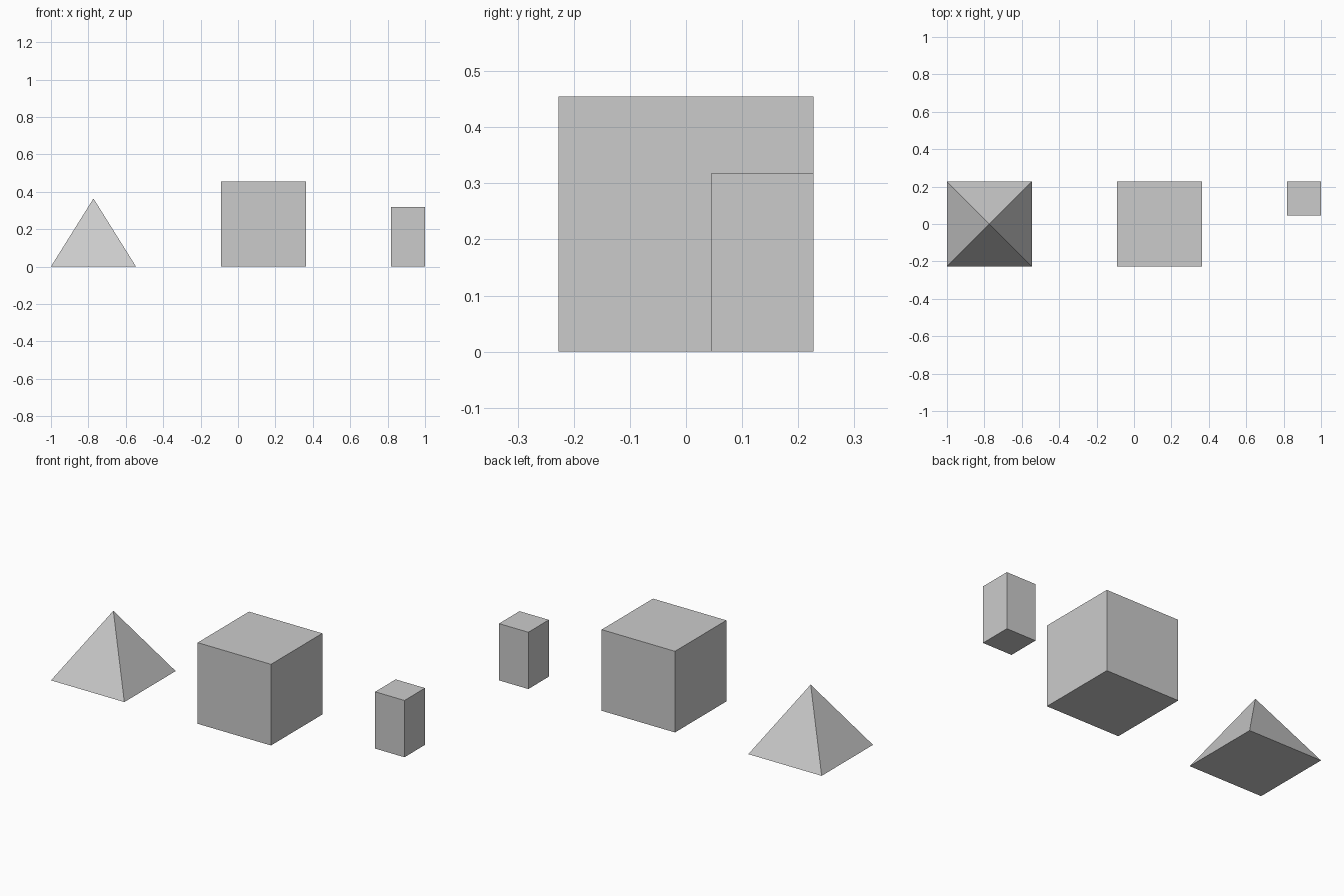
import bpy
import bmesh
from math import sqrt, radians
from mathutils import Matrix

if "Cube" in bpy.data.objects:
    bpy.data.objects.remove(bpy.data.objects["Cube"])

U = 2 / 4.4  # edge length of the large cube


def add_part(name, bm, location):
    mesh = bpy.data.meshes.new(name)
    bm.to_mesh(mesh)
    bm.free()
    obj = bpy.data.objects.new(name, mesh)
    obj.location = location
    bpy.context.collection.objects.link(obj)


def box(name, size, location):
    bm = bmesh.new()
    bmesh.ops.create_cube(bm, size=1, matrix=Matrix.Diagonal((*size, 1)))
    add_part(name, bm, location)


def pyramid(name, base, height, location):
    bm = bmesh.new()
    bmesh.ops.create_cone(bm, cap_ends=True, segments=4,
                          radius1=base / sqrt(2), radius2=0, depth=height,
                          matrix=Matrix.Rotation(radians(45), 4, 'Z'))
    bmesh.ops.remove_doubles(bm, verts=bm.verts, dist=1e-5)
    add_part(name, bm, location)


# Square pyramid on the left
pyramid("pyramid", U, 0.8 * U, (-1.7 * U, 0, 0.4 * U))

# Large cube in the middle
box("cube", (U, U, U), (0.3 * U, 0, 0.5 * U))

# Small upright block at the back right
box("small_block", (0.4 * U, 0.4 * U, 0.7 * U), (2.0 * U, 0.3 * U, 0.35 * U))
